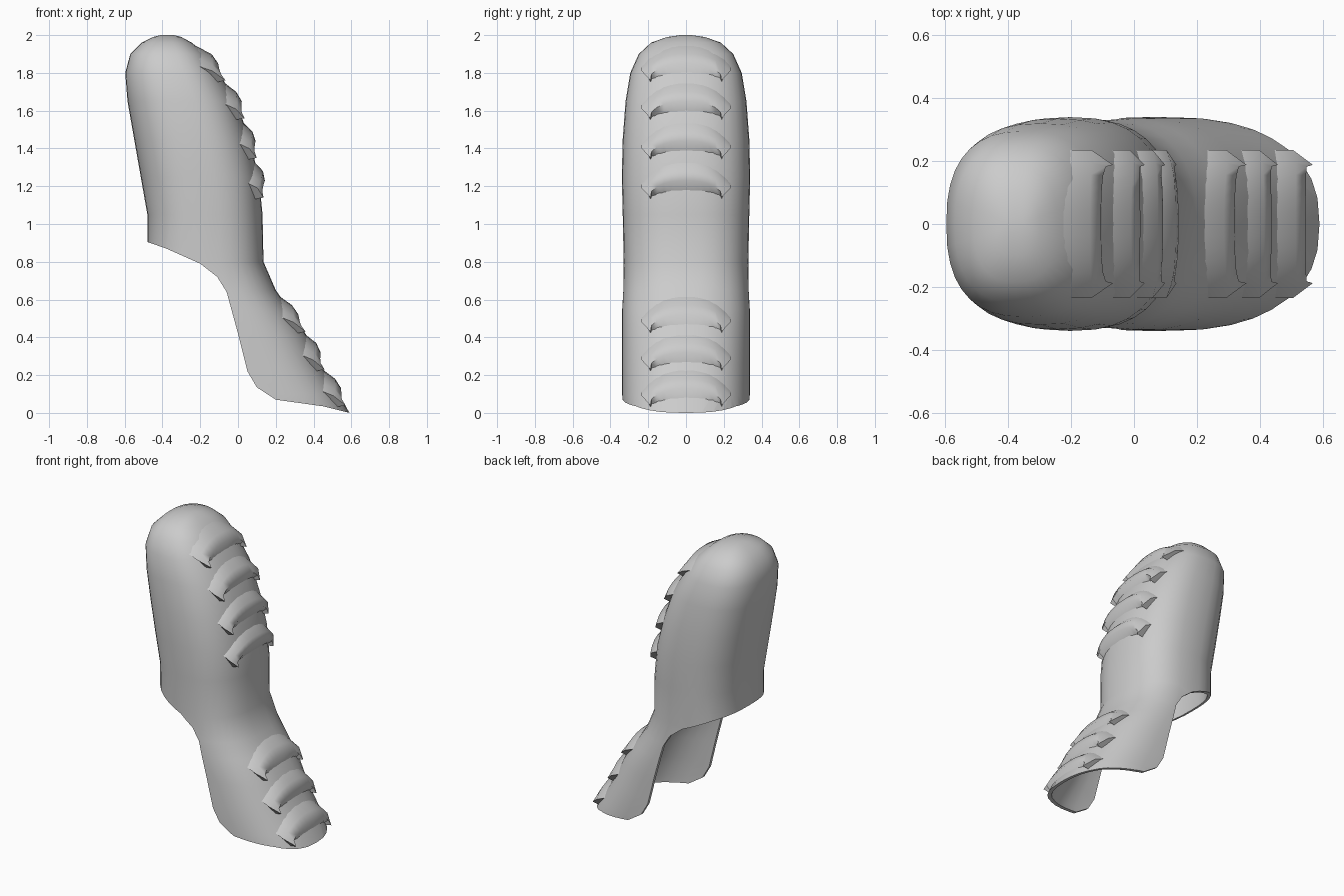
import bpy, bmesh, math

cube = bpy.data.objects.get("Cube")
if cube:
    bpy.data.objects.remove(cube, do_unlink=True)

grey = bpy.data.materials.new("plain grey")
grey.use_nodes = True
grey.diffuse_color = (0.6, 0.6, 0.6, 1)
grey.node_tree.nodes["Principled BSDF"].inputs["Base Color"].default_value = (0.6, 0.6, 0.6, 1)

# Height, back x, front x, half width of the shell
SECTIONS = [
    (-0.1, -0.3, 0.62, 0.33), (0, -0.3, 0.59, 0.335), (0.1, -0.32, 0.535, 0.34),
    (0.25, -0.36, 0.44, 0.34), (0.4, -0.4, 0.37, 0.34), (0.55, -0.44, 0.27, 0.34),
    (0.65, -0.46, 0.2, 0.335), (0.8, -0.48, 0.135, 0.33), (1.05, -0.48, 0.13, 0.335),
    (1.25, -0.515, 0.11, 0.34), (1.45, -0.55, 0.06, 0.335), (1.65, -0.585, -0.01, 0.32),
    (1.8, -0.597, -0.1, 0.295), (1.9, -0.57, -0.17, 0.25), (1.96, -0.51, -0.245, 0.185),
    (1.99, -0.45, -0.3, 0.1), (2, -0.41, -0.34, 0.03),
]
POWER = 2.5
SIDES = 36


def make_object(name, bm):
    bmesh.ops.recalc_face_normals(bm, faces=bm.faces)
    mesh = bpy.data.meshes.new(name)
    bm.to_mesh(mesh)
    bm.free()
    mesh.materials.append(grey)
    ob = bpy.data.objects.new(name, mesh)
    bpy.context.collection.objects.link(ob)
    return ob


def loft(rings, cap_start, cap_end):
    bm = bmesh.new()
    loops = [[bm.verts.new(p) for p in ring] for ring in rings]
    for a, b in zip(loops, loops[1:]):
        for i in range(len(a)):
            j = (i + 1) % len(a)
            bm.faces.new((a[i], a[j], b[j], b[i]))
    if cap_start:
        bm.faces.new(loops[0])
    if cap_end:
        bm.faces.new(loops[-1])
    return bm


def smooth(ob, degrees):
    bpy.ops.object.select_all(action='DESELECT')
    ob.select_set(True)
    bpy.context.view_layer.objects.active = ob
    bpy.ops.object.shade_smooth_by_angle(angle=math.radians(degrees))


def ring(z, back, front, width):
    points = []
    for i in range(SIDES):
        t = math.tau * i / SIDES
        c, s = math.cos(t), math.sin(t)
        x = (back + front) / 2 + (front - back) / 2 * math.copysign(abs(c) ** (2 / POWER), c)
        points.append((x, width * math.copysign(abs(s) ** (2 / POWER), s), z))
    return points


def front_surface(y, z):
    for a, b in zip(SECTIONS, SECTIONS[1:]):
        if a[0] <= z <= b[0]:
            f = (z - a[0]) / (b[0] - a[0])
            back, front, width = (p + (q - p) * f for p, q in zip(a[1:], b[1:]))
            reach = max(0, 1 - (abs(y) / width) ** POWER) ** (1 / POWER)
            return (back + front) / 2 + (front - back) / 2 * reach
    return 0


# Hollow shell, closed at the top
shell = make_object("shell", loft([ring(*s) for s in SECTIONS], False, True))
wall = shell.modifiers.new("wall", 'SOLIDIFY')
wall.thickness = 0.022
wall.offset = -1

# Cutter that opens the lower back and trims the rim
opening = [(-0.9, 0.91), (-0.48, 0.905), (-0.38, 0.87), (-0.2, 0.79), (-0.11, 0.72),
           (-0.06, 0.64), (0, 0.42), (0.05, 0.22), (0.1, 0.135), (0.2, 0.07),
           (0.45, 0.035), (0.59, 0), (0.8, 0), (0.8, -0.4), (-0.9, -0.4)]
cutter = make_object("opening_cutter",
                     loft([[(x, y, z) for x, z in opening] for y in (-0.6, 0.6)], True, True))
cutter.hide_render = True
cut = shell.modifiers.new("opening", 'BOOLEAN')
cut.operation = 'DIFFERENCE'
cut.solver = 'EXACT'
cut.object = cutter
bpy.context.view_layer.objects.active = shell
for name in ("wall", "opening"):
    bpy.ops.object.modifier_apply(modifier=name)
bpy.data.objects.remove(cutter, do_unlink=True)
smooth(shell, 40)


# Arched ridges across the front, with drooping pointed ends
def ridge(name, end_z):
    rings = []
    steps = 12
    for i in range(steps + 1):
        u = 2 * i / steps - 1
        y = 0.235 * u
        mid = 1 - abs(u) ** 2.5
        z = end_z + 0.09 * mid
        lift = 0.045 - 0.015 * mid
        section = [(0.05 + 0.03 * mid, -0.012), (0.02, lift),
                   (-0.03, lift), (-0.04 - 0.06 * mid, -0.012)]
        points = []
        for dz, out in section:
            h = max(0.01, z + dz)
            # The lower lip is pulled inward so each end tapers to a point
            side = y * (1 - 0.2 * abs(u) ** 6) if dz < 0 else y
            points.append((front_surface(side, h) + out, side, h))
        rings.append(points)
    smooth(make_object(name, loft(rings, True, True)), 50)


for i, z in enumerate((1.79, 1.59, 1.38, 1.17)):
    ridge(f"upper_ridge_{i + 1}", z)
for i, z in enumerate((0.46, 0.26, 0.07)):
    ridge(f"lower_ridge_{i + 1}", z)
